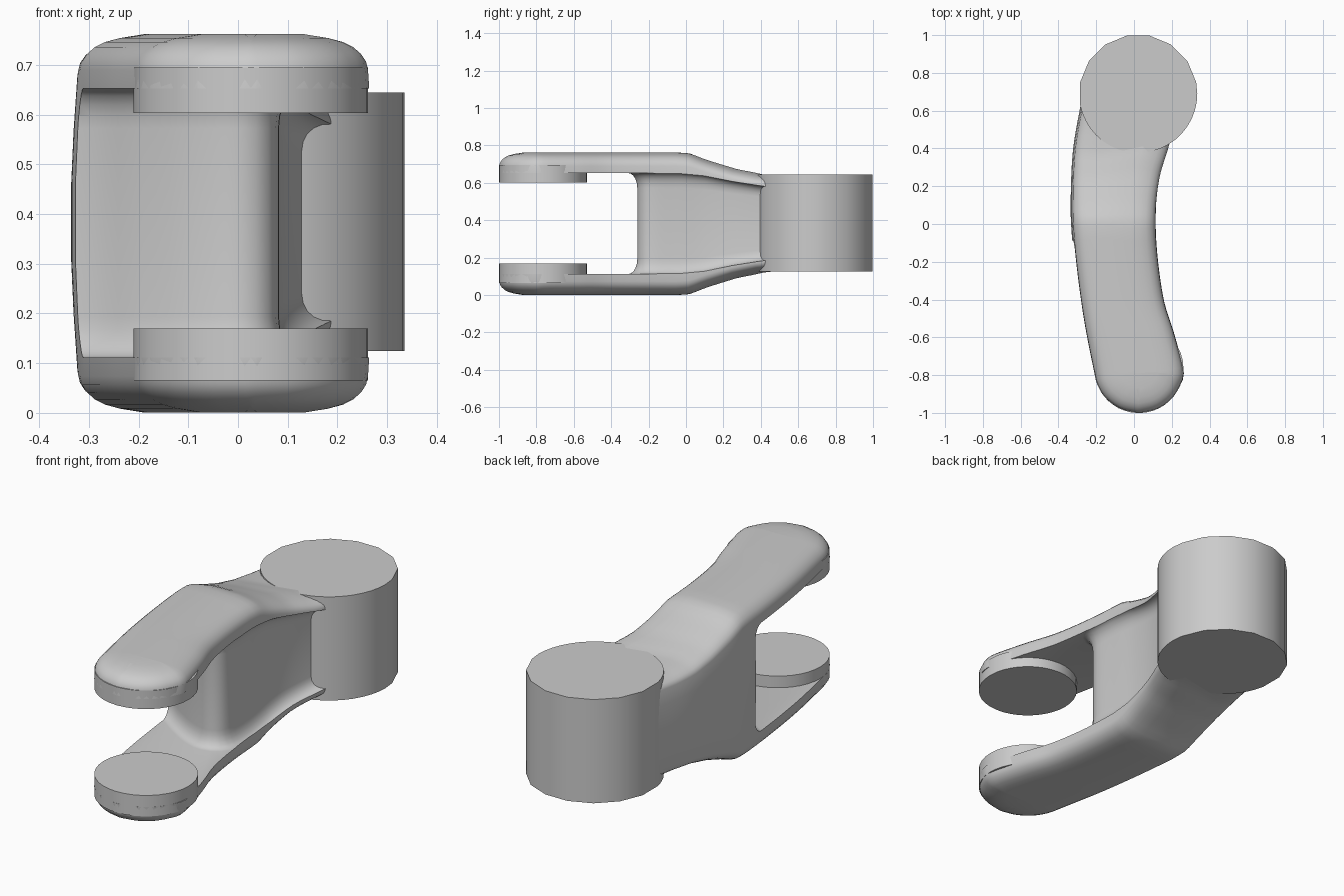
import bpy, bmesh, math
from mathutils import Vector

if "Cube" in bpy.data.objects:
    bpy.data.objects.remove(bpy.data.objects["Cube"])

ZC = 0.385          # mid-height of the part
BOTTOM = 1.02       # the lower half is slightly deeper than the upper


def finish(name, bm):
    bmesh.ops.recalc_face_normals(bm, faces=bm.faces)
    if bm.calc_volume(signed=True) < 0:
        bmesh.ops.reverse_faces(bm, faces=bm.faces)
    me = bpy.data.meshes.new(name)
    bm.to_mesh(me)
    bm.free()
    ob = bpy.data.objects.new(name, me)
    bpy.context.collection.objects.link(ob)
    return ob


def smooth(ob, angle=35):
    bpy.ops.object.select_all(action='DESELECT')
    ob.select_set(True)
    bpy.context.view_layer.objects.active = ob
    bpy.ops.object.shade_smooth_by_angle(angle=math.radians(angle))


def interp(y, table):
    if y <= table[0][0]:
        return table[0][1]
    for (a, u), (b, v) in zip(table, table[1:]):
        if y <= b:
            t = (y - a) / (b - a)
            return u + (v - u) * t
    return table[-1][1]


def spline(pts, n):
    """Catmull-Rom curve through pts, resampled evenly to n points."""
    p = [Vector(q) for q in pts]
    p = [2 * p[0] - p[1]] + p + [2 * p[-1] - p[-2]]
    dense = []
    for i in range(1, len(p) - 2):
        a, b, c, d = p[i - 1:i + 3]
        for k in range(20):
            t = k / 20
            dense.append(0.5 * (2 * b + (c - a) * t + (2 * a - 5 * b + 4 * c - d) * t * t
                                + (3 * b - a - 3 * c + d) * t ** 3))
    dense.append(p[-2])
    run = [0.0]
    for a, b in zip(dense, dense[1:]):
        run.append(run[-1] + (b - a).length)
    xs = [(s, q.x) for s, q in zip(run, dense)]
    ys = [(s, q.y) for s, q in zip(run, dense)]
    return [Vector((interp(run[-1] * i / (n - 1), xs), interp(run[-1] * i / (n - 1), ys)))
            for i in range(n)]


def shift(path, dist):
    """Offset an open path to its left."""
    out = []
    for i, p in enumerate(path):
        t = (path[min(i + 1, len(path) - 1)] - path[max(i - 1, 0)]).normalized()
        out.append(p + Vector((-t.y, t.x)) * dist)
    return out


def loft(name, side_a, side_b, rings, sa, sb):
    """Stack offset outlines a + reversed(b); rings = (inset, z(y)); sa, sb = inset signs."""
    m, n = len(side_a), 2 * len(side_a)
    base = side_a + side_b[::-1]
    bm = bmesh.new()
    rows = []
    for inset, zf in rings:
        loop = shift(side_a, sa * inset) + shift(side_b, sb * inset)[::-1]
        rows.append([bm.verts.new((q.x, q.y, ZC + zf(p.y))) for p, q in zip(base, loop)])
    for a, b in zip(rows, rows[1:]):
        for i in range(n):
            j = (i + 1) % n
            bm.faces.new((a[i], a[j], b[j], b[i]))
    for r in (rows[0], rows[-1]):
        for i in range(m - 1):
            k = n - 1 - i
            bm.faces.new((r[i], r[i + 1], r[k - 1]))
            bm.faces.new((r[i], r[k - 1], r[k]))
    return finish(name, bm)


def mirrored(half):
    """Rings from top to middle, continued to the bottom."""
    low = [(d, (lambda y, f=f: -BOTTOM * f(y))) for d, f in half[::-1]]
    return half + low


def disc(name, c, r, angles, z0, z1):
    bm = bmesh.new()
    lo, hi = [[bm.verts.new((c[0] + r * math.cos(a), c[1] + r * math.sin(a), z)) for a in angles]
              for z in (z0, z1)]
    bm.faces.new(lo)
    bm.faces.new(hi)
    for i in range(len(angles)):
        bm.faces.new((lo[i - 1], lo[i], hi[i], hi[i - 1]))
    ob = finish(name, bm)
    smooth(ob)
    return ob


# Plan outline of the curved arm
PAD = Vector((0.026, -0.765))


def tip(deg):
    a = math.radians(deg)
    return PAD + 0.234 * Vector((math.cos(a), math.sin(a)))


left = spline([tip(a) for a in (267, 245, 222, 202, 187)] +
              [(-0.26, -0.52), (-0.298, -0.25), (-0.32, -0.02), (-0.323, 0.15),
               (-0.31, 0.4), (-0.265, 0.66)], 56)
right = spline([tip(a) for a in (273, 295, 318, 340, 358)] +
               [(0.21, -0.58), (0.155, -0.4), (0.12, -0.15), (0.113, 0.06),
                (0.135, 0.25), (0.19, 0.44), (0.22, 0.66)], 56)

top = [(-0.05, 0.377), (0.02, 0.372), (0.1, 0.338), (0.25, 0.287), (0.38, 0.258), (0.5, 0.25)]


def arm_z(drop):
    return lambda y: interp(y, top) * (1 - drop / 0.377)


half = [(d, arm_z(z)) for d, z in
        ((0.13, 0), (0.08, 0.008), (0.05, 0.016), (0.03, 0.026), (0.014, 0.04),
         (0.004, 0.055), (0, 0.072), (-0.007, 0.18), (-0.012, 0.3))]
arm = loft("fork_arm", left, right, mirrored(half), -1, 1)

# Fork gap and side channel, cut as one rounded pocket in front of the web
web = spline([(-0.55, 0.0), (-0.32, -0.09), (-0.2, -0.17), (-0.1, -0.23), (-0.01, -0.26),
              (0.05, -0.245), (0.08, -0.19), (0.08, -0.05), (0.077, 0.1),
              (0.092, 0.25), (0.135, 0.42), (0.19, 0.58)], 50)
far = []
for i, p in enumerate(web):
    if p.x < 0.05 and p.y < 0.05:
        far.append(Vector((p.x * 1.3, -1.3)))
    elif p.y < -0.2:
        far.append(Vector((0.7, -1.3 + i * 0.01)))
    else:
        far.append(Vector((0.7, p.y)))
gap = [(-0.03, 0.268), (0.1, 0.255), (0.25, 0.225), (0.42, 0.198), (0.6, 0.18)]


def gap_z(drop):
    return lambda y: interp(y, gap) * (1 - drop / 0.268)


half = []
for k in range(6):
    a = math.pi / 2 * k / 5
    half.append((0.05 * (1 - math.sin(a)), gap_z(0.08 * (1 - math.cos(a)))))
cutter = loft("gap_cutter", web, far, mirrored(half), -1, 0)
cutter.hide_render = True
mod = arm.modifiers.new("gap", 'BOOLEAN')
mod.operation = 'DIFFERENCE'
mod.solver = 'EXACT'
mod.object = cutter
bpy.context.view_layer.objects.active = arm
bpy.ops.object.modifier_apply(modifier=mod.name)
bpy.data.objects.remove(cutter)
smooth(arm)

# Round boss at the back: coarse outer half, finer where it meets the arm
step = math.pi / 8
angles = [step * (i + 0.5) for i in range(8)]
angles += [math.pi + step / 2 + (math.pi - step / 2) * i / 20 for i in range(21)]
disc("pivot_boss", (0.022, 0.69), 0.313, angles, 0.125, 0.645)

# Clevis pads at the fork tips
ring = [math.tau * i / 36 for i in range(36)]
disc("upper_pad", PAD, 0.236, ring, 0.603, 0.695)
disc("lower_pad", PAD, 0.236, ring, 0.065, 0.17)
